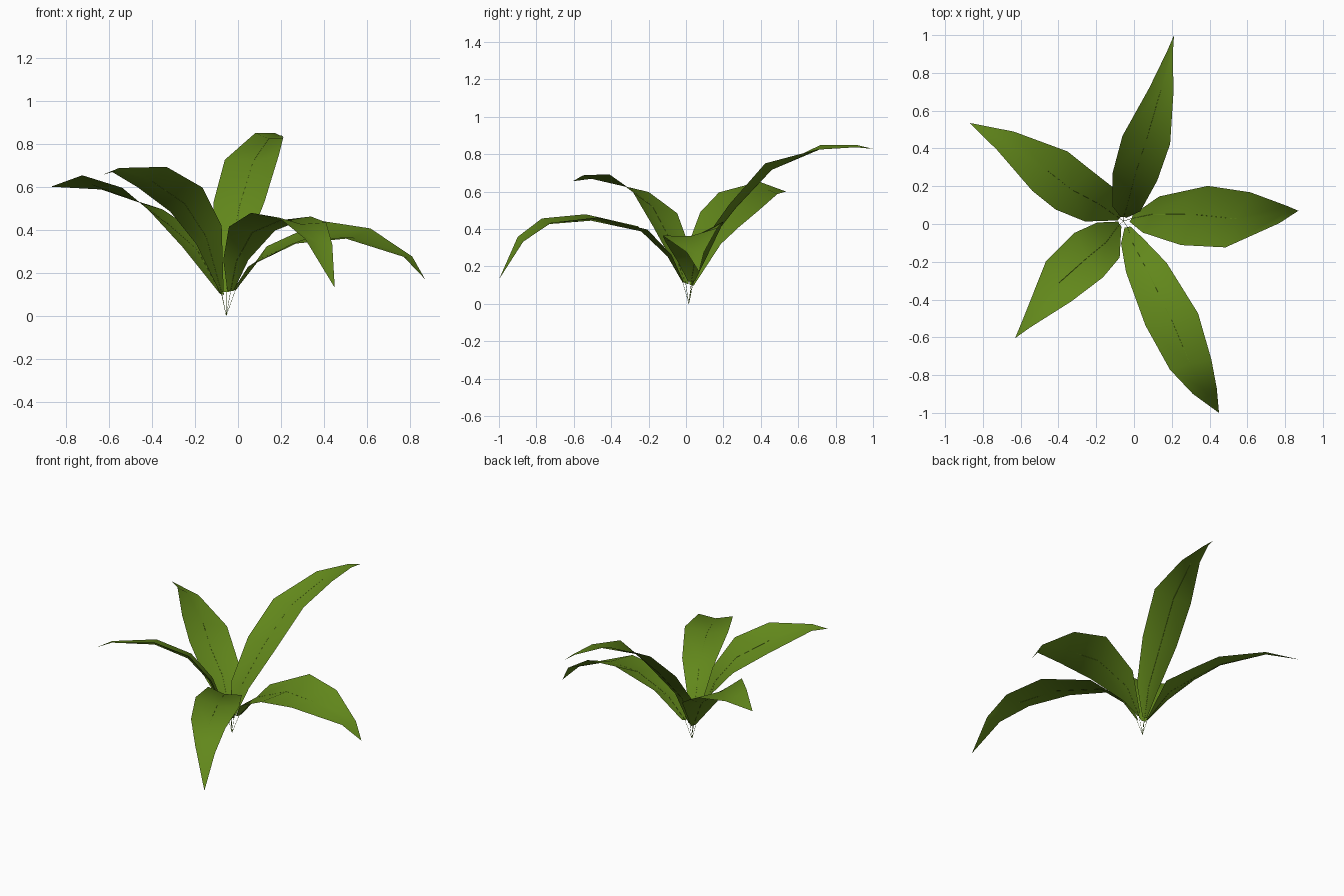
import bpy, bmesh
from mathutils import Vector

if "Cube" in bpy.data.objects:
    bpy.data.objects.remove(bpy.data.objects["Cube"])


def material(name, rgb):
    m = bpy.data.materials.new(name)
    m.diffuse_color = (*rgb, 1)
    m.use_nodes = True
    m.node_tree.nodes["Principled BSDF"].inputs["Base Color"].default_value = m.diffuse_color
    return m


GREEN = material("leaf green", (0.122, 0.245, 0.011))
ROOT = Vector((-0.055, 0.015, 0))


def finish(name, bm):
    me = bpy.data.meshes.new(name)
    bm.to_mesh(me)
    bm.free()
    me.materials.append(GREEN)
    for p in me.polygons:
        p.use_smooth = True
    ob = bpy.data.objects.new(name, me)
    bpy.context.collection.objects.link(ob)


def leaf(name, side, fold, rows):
    """Folded blade: rows are (x, y, z, half width, tilt), the last is the tip."""
    flat = Vector((*side, 0)).normalized()
    bm = bmesh.new()
    strips = []
    for i, (x, y, z, w, tilt) in enumerate(rows[:-1]):
        c = Vector((x, y, z))
        across = flat + Vector((0, 0, tilt))
        along = Vector(rows[i + 1][:3]) - Vector(rows[max(i - 1, 0)][:3])
        n = along.cross(across).normalized()
        if n.z < 0:
            n = -n
        strips.append([bm.verts.new(p) for p in
                       (c - across * w, c - n * w * fold, c + across * w)])
    rib = [s[1].co.copy() for s in strips]
    tip = bm.verts.new(rows[-1])
    for a, b in zip(strips, strips[1:]):
        for k in (0, 1):
            bm.faces.new((a[k], a[k + 1], b[k + 1], b[k]))
    for k in (0, 1):
        bm.faces.new((strips[-1][k], strips[-1][k + 1], tip))
    bm.normal_update()
    if sum(f.normal.z * f.calc_area() for f in bm.faces) < 0:
        bmesh.ops.reverse_faces(bm, faces=bm.faces[:])
    finish(name, bm)
    stalk(name + "_stalk", [ROOT] + rib[:-1])


def stalk(name, path, r=0.0012):
    """Hair-thin three-sided stalk from the root along the midrib."""
    bm = bmesh.new()
    rings = [[bm.verts.new(c + Vector(d) * r) for d in
              ((1, 0, 0), (-0.5, 0.87, 0), (-0.5, -0.87, 0))] for c in path]
    for a, b in zip(rings, rings[1:]):
        for k in range(3):
            j = (k + 1) % 3
            bm.faces.new((a[k], a[j], b[j], b[k]))
    finish(name, bm)


# five arching blades around the root
leaf("back_leaf", (0.24, -0.04), 0.2, [
    (-0.055, 0.035, 0.11, 0.015, 0), (-0.04, 0.08, 0.30, 0.075, 0),
    (0.005, 0.25, 0.53, 0.12, 0), (0.065, 0.445, 0.738, 0.128, 0.1),
    (0.145, 0.71, 0.837, 0.065, -0.2), (0.19, 0.91, 0.843, 0.016, -0.4),
    (0.212, 1.0, 0.828)])

leaf("right_leaf", (0.14, 0.31), 0.15, [
    (-0.015, 0.03, 0.12, 0.02, 0.1), (0.09, 0.05, 0.275, 0.105, 0.45),
    (0.32, 0.045, 0.387, 0.172, 0.31), (0.55, 0.022, 0.385, 0.16, 0.13),
    (0.79, 0.05, 0.275, 0.05, 0), (0.87, 0.07, 0.17)])

leaf("front_right_leaf", (0.26, 0.06), 0.18, [
    (-0.035, -0.015, 0.115, 0.015, 0), (-0.01, -0.09, 0.26, 0.06, 0),
    (0.065, -0.23, 0.405, 0.11, -0.08), (0.2, -0.505, 0.47, 0.143, -0.06),
    (0.30, -0.745, 0.445, 0.113, -0.1), (0.375, -0.885, 0.345, 0.065, -0.2),
    (0.45, -1.0, 0.13)])

leaf("front_left_leaf", (0.14, -0.22), 0.18, [
    (-0.075, 0.0, 0.11, 0.015, 0.35), (-0.135, -0.085, 0.375, 0.11, 0.38),
    (-0.24, -0.165, 0.54, 0.14, 0.4), (-0.4, -0.305, 0.645, 0.125, 0.38),
    (-0.57, -0.525, 0.678, 0.03, 0.3), (-0.63, -0.605, 0.655)])

leaf("back_left_leaf", (0.19, 0.21), 0.16, [
    (-0.075, 0.03, 0.1, 0.015, -0.2), (-0.18, 0.1, 0.32, 0.117, 0),
    (-0.32, 0.18, 0.45, 0.14, -0.28), (-0.445, 0.28, 0.545, 0.14, -0.36),
    (-0.68, 0.44, 0.62, 0.066, -0.5), (-0.87, 0.535, 0.6)])
